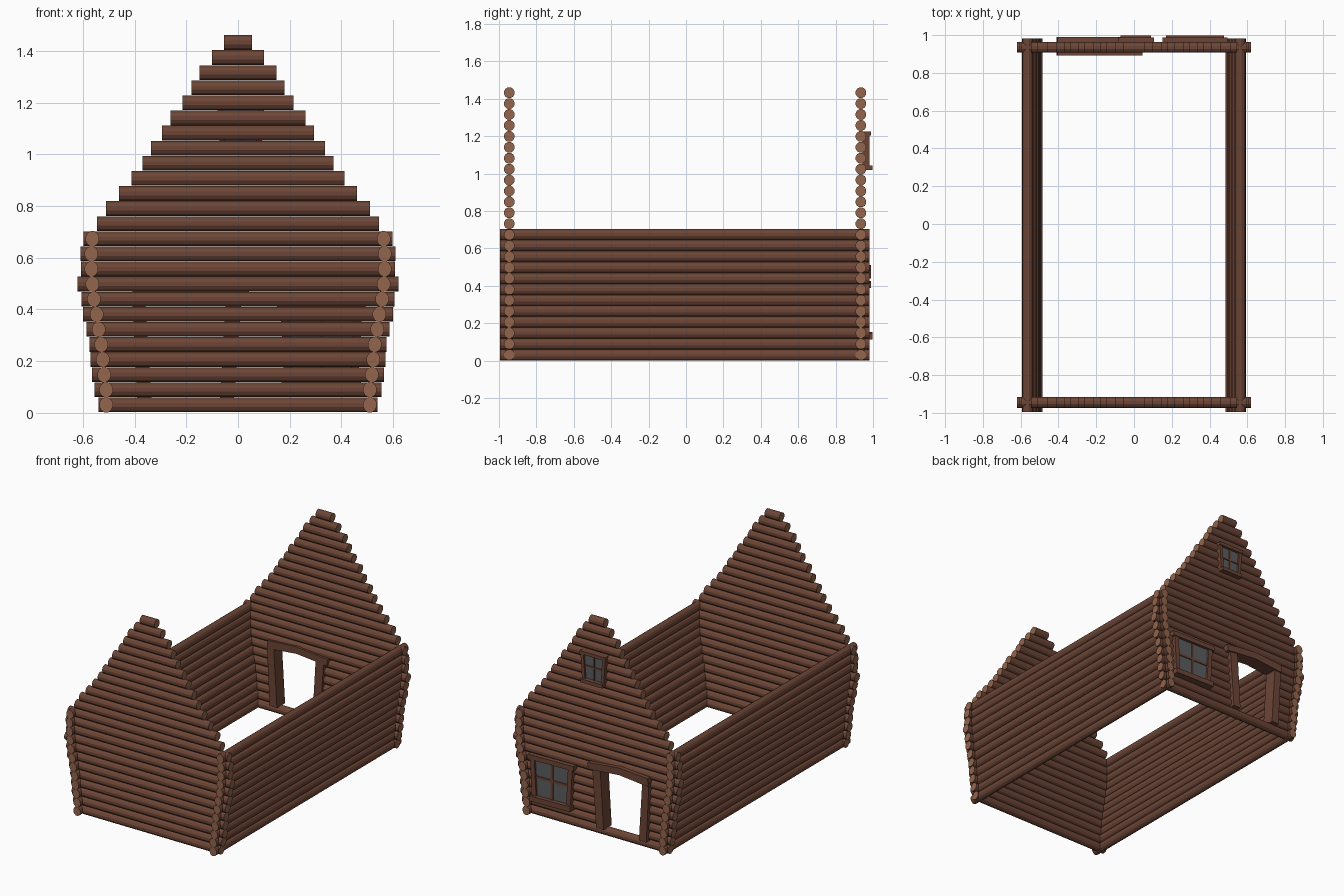
import bpy, bmesh, math

if "Cube" in bpy.data.objects:
    bpy.data.objects.remove(bpy.data.objects["Cube"])


def material(name, rgb):
    m = bpy.data.materials.new(name)
    m.diffuse_color = (*rgb, 1)
    m.use_nodes = True
    m.node_tree.nodes["Principled BSDF"].inputs["Base Color"].default_value = m.diffuse_color
    return m


BARK = material("dark brown bark", (0.150, 0.060, 0.037))
CUT = material("light cut wood", (0.290, 0.130, 0.074))
GLASS = material("grey glass", (0.105, 0.110, 0.115))

STEP = 0.0584      # height of one log course
SIDES = 12


def finish(name, bm, mats):
    bmesh.ops.recalc_face_normals(bm, faces=bm.faces)
    me = bpy.data.meshes.new(name)
    bm.to_mesh(me)
    bm.free()
    for m in mats:
        me.materials.append(m)
    ob = bpy.data.objects.new(name, me)
    bpy.context.collection.objects.link(ob)
    return ob


def log(name, axis, a, b, across, z, r_across, rz):
    """Faceted log from a to b along x or y, with pale sawn ends."""
    bm = bmesh.new()
    rings = []
    for t in (a, b):
        ring = []
        for i in range(SIDES):
            ang = 2 * math.pi * (i + 0.5) / SIDES
            c, h = across + r_across * math.cos(ang), z + rz * math.sin(ang)
            ring.append(bm.verts.new((t, c, h) if axis == "x" else (c, t, h)))
        rings.append(ring)
    for i in range(SIDES):
        j = (i + 1) % SIDES
        bm.faces.new((rings[0][i], rings[0][j], rings[1][j], rings[1][i]))
    for ring in rings:
        bm.faces.new(ring).material_index = 1
    return finish(name, bm, (BARK, CUT))


def plank(name, pts, y0, y1, mat=BARK):
    """Board with an outline in x,z extruded from y0 to y1."""
    bm = bmesh.new()
    f = bm.faces.new([bm.verts.new((x, y0, z)) for x, z in pts])
    ext = bmesh.ops.extrude_face_region(bm, geom=[f])["geom"]
    bmesh.ops.translate(bm, vec=(0, y1 - y0, 0),
                        verts=[v for v in ext if isinstance(v, bmesh.types.BMVert)])
    return finish(name, bm, (mat,))


def bar(name, p, q, w, y0, y1):
    """Straight bar of width w between two x,z points."""
    dx, dz = q[0] - p[0], q[1] - p[1]
    n = math.hypot(dx, dz)
    ox, oz = -dz / n * w / 2, dx / n * w / 2
    plank(name, [(p[0] + ox, p[1] + oz), (q[0] + ox, q[1] + oz),
                 (q[0] - ox, q[1] - oz), (p[0] - ox, p[1] - oz)], y0, y1)


# End walls with gables: half length of each log course
half = [0.54, 0.555, 0.565, 0.57, 0.575, 0.585, 0.60, 0.605, 0.62, 0.607, 0.61, 0.598,
        0.545, 0.51, 0.46, 0.412, 0.37, 0.336, 0.293, 0.262, 0.215, 0.18, 0.148, 0.10, 0.055]
for k, h in enumerate(half):
    z = 0.031 + STEP * k
    log("front_wall_log", "x", -h, h, -0.945, z, 0.029, 0.0295)
    if 1 <= k <= 7:     # courses interrupted by the doorway
        log("back_wall_log", "x", -h, -0.375, 0.935, z, 0.029, 0.0295)
        log("back_wall_log", "x", -0.03, h, 0.935, z, 0.029, 0.0295)
    else:
        log("back_wall_log", "x", -h, h, 0.935, z, 0.029, 0.0295)

# Side walls bulging outwards
side = [0.51, 0.51, 0.518, 0.523, 0.529, 0.539, 0.547, 0.557, 0.563, 0.567, 0.567, 0.563]
for k, x in enumerate(side):
    for s in (-1, 1):
        log("side_wall_log", "y", -0.995, 0.982, s * x, 0.031 + STEP * k, 0.027, 0.0305)

# Crooked door frame
plank("door_jamb", [(-0.41, 0.46), (-0.36, 0.46), (-0.335, 0.055), (-0.39, 0.055)], 0.895, 0.982)
plank("door_jamb", [(-0.045, 0.46), (0.015, 0.46), (-0.015, 0.055), (-0.07, 0.055)], 0.895, 0.982)
plank("door_lintel", [(-0.41, 0.44), (-0.19, 0.462), (0.04, 0.44), (0.045, 0.485),
                      (-0.19, 0.51), (-0.405, 0.495)], 0.893, 0.99)


def window(label, bl, br, tr, tl, w, over):
    """Glass, cross bars and a frame with overhanging top and sill."""
    def mix(p, q, t):
        return (p[0] + (q[0] - p[0]) * t, p[1] + (q[1] - p[1]) * t)
    plank(label + "_glass", [bl, br, tr, tl], 0.962, 0.969, GLASS)
    bar(label + "_upright_bar", mix(bl, br, 0.5), mix(tl, tr, 0.5), w * 0.5, 0.96, 0.975)
    bar(label + "_cross_bar", mix(bl, tl, 0.52), mix(br, tr, 0.52), w * 0.5, 0.96, 0.975)
    bar(label + "_side_frame", bl, tl, w, 0.945, 0.982)
    bar(label + "_side_frame", br, tr, w, 0.945, 0.982)
    bar(label + "_top_frame", mix(tl, tr, -over), mix(tl, tr, 1 + over), w, 0.945, 0.988)
    bar(label + "_sill", mix(bl, br, -over), mix(bl, br, 1 + over), w * 1.1, 0.945, 0.998)


window("lower_window", (0.195, 0.135), (0.45, 0.13), (0.465, 0.405), (0.18, 0.41), 0.032, 0.1)
window("attic_window", (-0.06, 1.03), (0.08, 1.03), (0.092, 1.215), (-0.072, 1.215), 0.022, 0.08)
